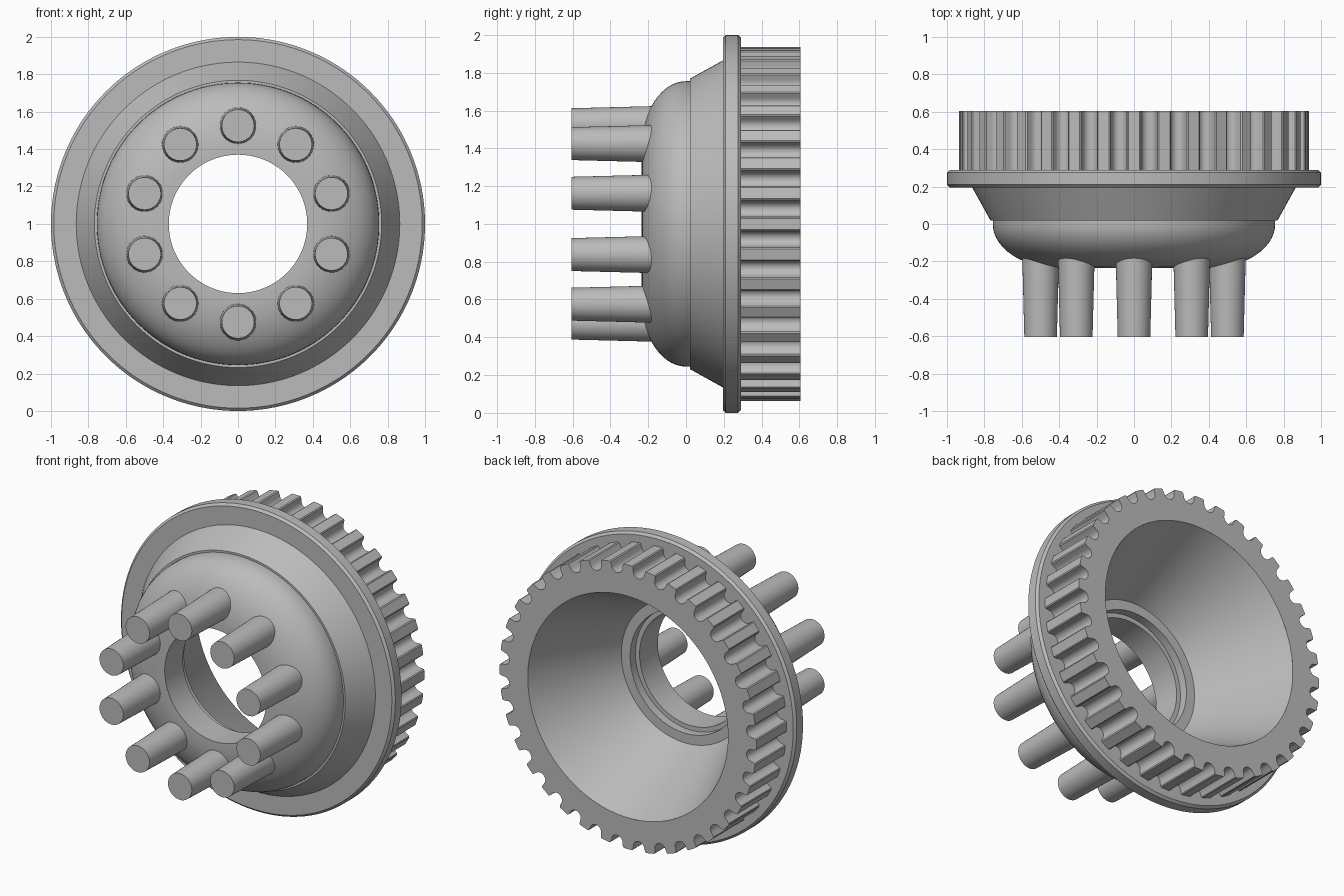
import bpy, bmesh
from math import sin, cos, pi, radians, sqrt

if "Cube" in bpy.data.objects:
    bpy.data.objects.remove(bpy.data.objects["Cube"], do_unlink=True)

grey = bpy.data.materials.new("plain grey")
grey.use_nodes = True
colour = (0.5, 0.5, 0.5, 1)
grey.diffuse_color = colour
grey.node_tree.nodes["Principled BSDF"].inputs["Base Color"].default_value = colour

AXIS_Z = 1.0


def circle(radius, y, count, cx=0, cz=AXIS_Z):
    """Ring of points around an axis parallel to y, starting at the top."""
    return [(cx + radius * sin(2 * pi * i / count), y,
             cz + radius * cos(2 * pi * i / count)) for i in range(count)]


def skin(name, rings, cap_first=False, cap_last=False):
    """Join successive rings with quads and shade smooth, keeping hard edges."""
    bm = bmesh.new()
    loops = [[bm.verts.new(p) for p in ring] for ring in rings]
    for a, b in zip(loops, loops[1:]):
        for i in range(len(a)):
            j = (i + 1) % len(a)
            bm.faces.new((a[i], a[j], b[j], b[i]))
    if cap_first:
        bm.faces.new(loops[0])
    if cap_last:
        bm.faces.new(loops[-1])
    bmesh.ops.recalc_face_normals(bm, faces=bm.faces[:])
    mesh = bpy.data.meshes.new(name)
    bm.to_mesh(mesh)
    bm.free()
    mesh.materials.append(grey)
    obj = bpy.data.objects.new(name, mesh)
    bpy.context.collection.objects.link(obj)
    bpy.ops.object.select_all(action="DESELECT")
    obj.select_set(True)
    bpy.context.view_layer.objects.active = obj
    bpy.ops.object.shade_smooth_by_angle(angle=radians(28))
    return obj


# Hub body: conical bore, stepped hole, domed front, skirt and flange
bore = [(0.73, 0.605), (0.464, 0.01), (0.40, 0.01), (0.40, -0.045), (0.37, -0.045)]
dome = [(0.37, -0.235)]
for k in range(15):
    t = k / 14 * pi / 2
    dome.append((0.40 + 0.355 * sin(t), -0.235 * cos(t)))
skirt = [(0.755, 0.02), (0.768, 0.02), (0.865, 0.195)]
flange = [(0.985, 0.195), (1.0, 0.21), (1.0, 0.275), (0.985, 0.29), (0.80, 0.29)]
skin("hub_body", [circle(r, y, 144) for r, y in bore + dome + skirt + flange])

# Toothed rim: flat tips separated by rounded grooves
TEETH, TIP, GROOVE = 36, 0.935, 0.04
outline = []
for n in range(TEETH):
    mid = 2 * pi * (n + 0.5) / TEETH
    # local (sideways, radial) points across one groove
    section = [(-0.052, TIP), (-0.045, TIP - 0.005)]
    for k in range(9):
        t = pi * k / 8
        section.append((-GROOVE * cos(t), 0.908 - GROOVE * sin(t)))
    section += [(0.045, TIP - 0.005), (0.052, TIP)]
    for s, r in section:
        outline.append((r * sin(mid) + s * cos(mid), r * cos(mid) - s * sin(mid)))


def at_depth(y):
    return [(x, y, AXIS_Z + z) for x, z in outline]


inner = []
for x, z in outline:
    length = sqrt(x * x + z * z)
    inner.append((0.73 * x / length, 0.605, AXIS_Z + 0.73 * z / length))
skin("toothed_rim", [at_depth(0.28), at_depth(0.605), inner])

# Tapered pins around the hole
PINS = 10
for n in range(PINS):
    a = 2 * pi * n / PINS
    cx, cz = 0.525 * sin(a), AXIS_Z + 0.525 * cos(a)
    skin(f"pin_{n + 1}", [circle(0.087, -0.605, 40, cx, cz),
                          circle(0.1, -0.1, 40, cx, cz)], True, True)
